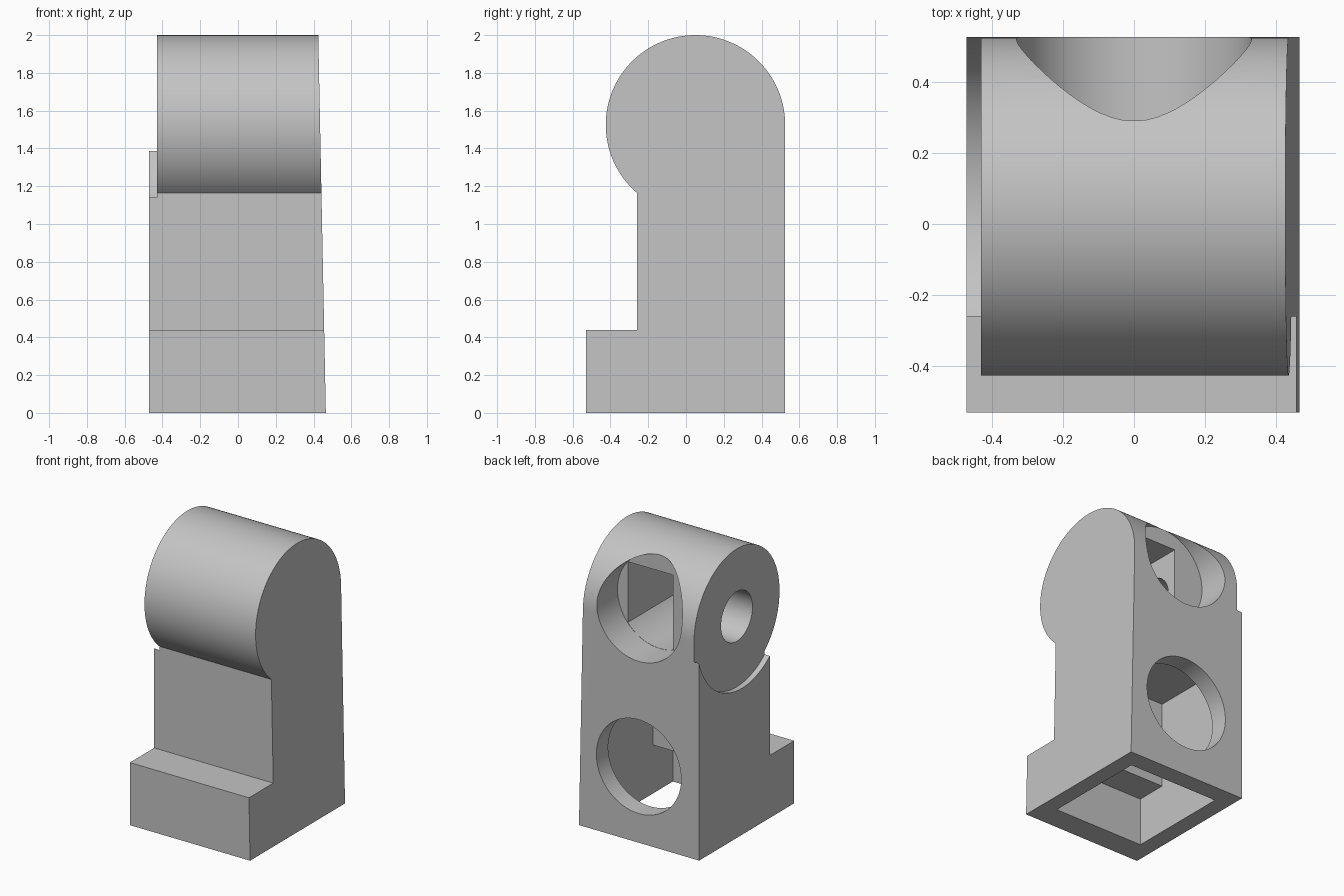
import bpy, bmesh
from math import sin, cos, pi, sqrt, radians, atan2

if "Cube" in bpy.data.objects:
    bpy.data.objects.remove(bpy.data.objects["Cube"], do_unlink=True)

grey = bpy.data.materials.new("plain grey")
COLOUR = (0.55, 0.55, 0.55, 1)
grey.use_nodes = True
grey.diffuse_color = COLOUR
grey.node_tree.nodes["Principled BSDF"].inputs["Base Color"].default_value = COLOUR


def arc(cu, cv, r, start, end, steps):
    """Points along an arc, both ends included."""
    angles = [start + (end - start) * i / steps for i in range(steps + 1)]
    return [(cu + r * cos(a), cv + r * sin(a)) for a in angles]


def circle(cu, cv, r, steps=64):
    return arc(cu, cv, r, 0, 2 * pi, steps)[:-1]


def prism(name, points, axis, low, high):
    """Extrude an outline: (y, z) points along x, or (x, z) points along y."""
    bm = bmesh.new()
    place = (lambda u, v, w: (w, u, v)) if axis == "x" else (lambda u, v, w: (u, w, v))
    ends = [[bm.verts.new(place(u, v, w)) for u, v in points] for w in (low, high)]
    for ring in ends:
        bm.faces.new(ring)
    n = len(points)
    for i in range(n):
        j = (i + 1) % n
        bm.faces.new((ends[0][i], ends[0][j], ends[1][j], ends[1][i]))
    bmesh.ops.recalc_face_normals(bm, faces=bm.faces)
    mesh = bpy.data.meshes.new(name)
    bm.to_mesh(mesh)
    bm.free()
    mesh.materials.append(grey)
    obj = bpy.data.objects.new(name, mesh)
    bpy.context.collection.objects.link(obj)
    return obj


# Side outline: foot, shin and round hip
HIP_Y, HIP_Z, HIP_R = 0.05, 1.525, 0.475
BACK, SHIN, TOE = 0.525, -0.26, -0.53
drop = sqrt(HIP_R ** 2 - (SHIN - HIP_Y) ** 2)
neck = 2 * pi + atan2(-drop, SHIN - HIP_Y)
outline = [(TOE, 0), (BACK, 0)] + arc(HIP_Y, HIP_Z, HIP_R, 0, neck, 72)
outline += [(SHIN, 0.44), (TOE, 0.44)]
leg = prism("leg", outline, "x", -0.47, 0.47)

# Outer side leans inward towards the top
for v in leg.data.vertices:
    if v.co.x > 0:
        v.co.x = 0.465 - 0.02 * v.co.z

# Inner hip socket: lower arc with a flat ceiling
HOLE_R, HOLE_Z = 0.33, 1.605
r = HOLE_R - 0.002
left, right = -0.1, 0.25
start = atan2(-sqrt(r * r - left * left), left)
end = atan2(-sqrt(r * r - right * right), right)
socket = arc(0, HOLE_Z, r, start, end, 24) + [(right, 1.82), (left, 1.82)]

# Hollow that opens under the foot
hollow = [(-0.356, -0.1), (0.394, -0.1), (0.394, 0.95),
          (-0.137, 0.95), (-0.137, 0.34), (-0.356, 0.34)]

cutters = [
    prism("hip_recess_cutter", circle(HIP_Y, HIP_Z, 0.495, 96), "x", -0.7, -0.43),
    prism("axle_hole_cutter", circle(HIP_Y, HIP_Z, 0.175, 48), "x", -0.7, 0),
    prism("upper_hole_cutter", circle(0, HOLE_Z, HOLE_R), "y", 0.29, 0.8),
    prism("socket_cutter", socket, "y", -0.25, 0.32),
    prism("hollow_cutter", hollow, "x", -0.352, 0.352),
    prism("lower_hole_cutter", circle(0, 0.535, HOLE_R), "y", 0.35, 0.8),
]
for cutter in cutters:
    cutter.hide_render = True
    mod = leg.modifiers.new(cutter.name, "BOOLEAN")
    mod.operation = "DIFFERENCE"
    mod.solver = "EXACT"
    mod.object = cutter

# Bake the cuts and drop the cutters
bpy.context.view_layer.update()
baked = bpy.data.meshes.new_from_object(
    leg.evaluated_get(bpy.context.evaluated_depsgraph_get()))
leg.modifiers.clear()
leg.data = baked
for cutter in cutters:
    bpy.data.objects.remove(cutter, do_unlink=True)

# Smooth rounds, sharp edges
for face in baked.polygons:
    face.use_smooth = True
baked.set_sharp_from_angle(angle=radians(30))
